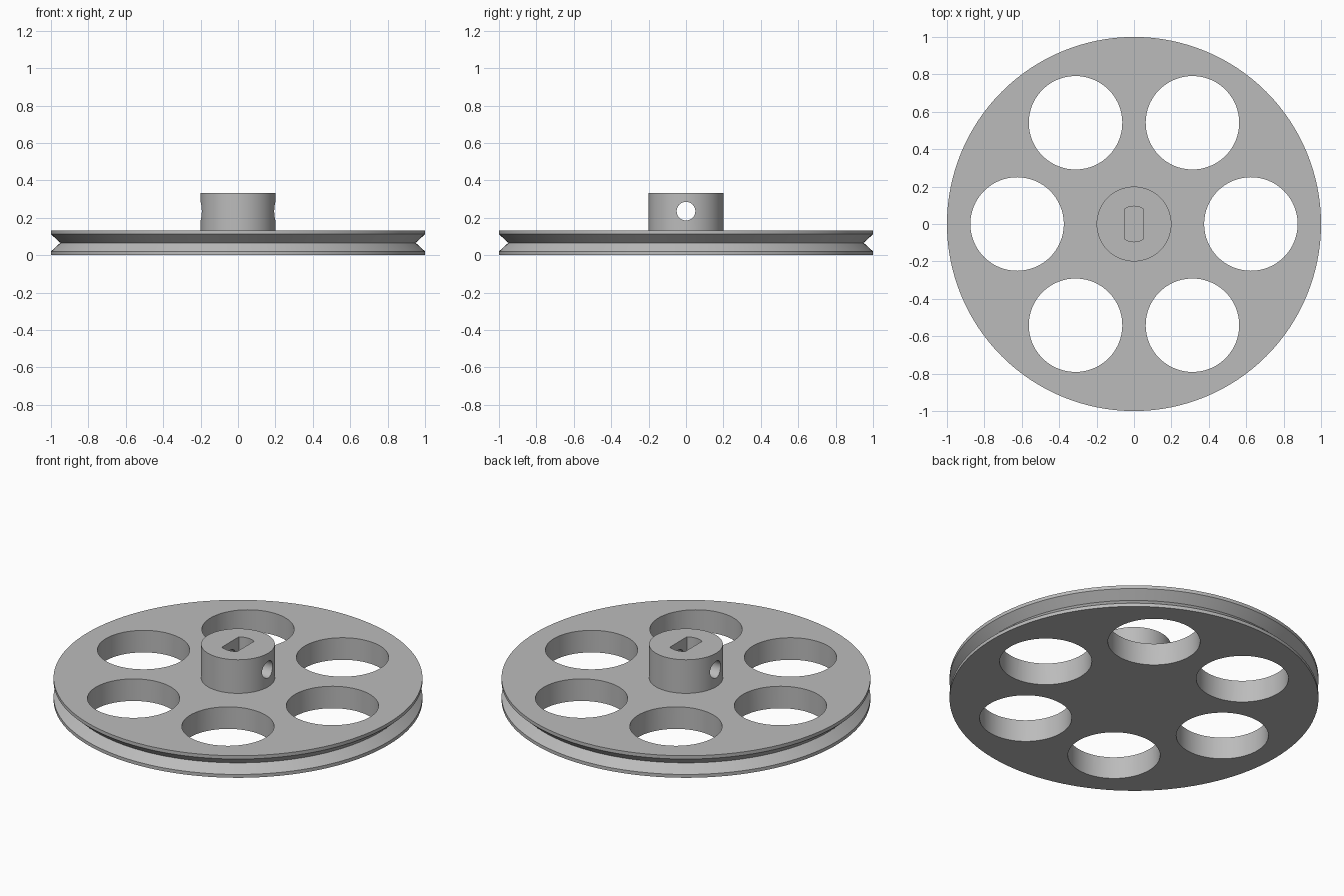
import bpy, bmesh
from math import pi, sin, cos, asin, radians
from mathutils import Matrix, Vector

cube = bpy.data.objects.get("Cube")
if cube:
    bpy.data.objects.remove(cube, do_unlink=True)

grey = bpy.data.materials.new("plain grey")
grey.use_nodes = True
GREY = (0.5, 0.5, 0.5, 1)
grey.diffuse_color = GREY
grey.node_tree.nodes["Principled BSDF"].inputs["Base Color"].default_value = GREY

# Main dimensions
RIM_R, RIM_H, LIP, GROOVE = 1.0, 0.132, 0.02, 0.05
HUB_R, TOP = 0.2, 0.333
HOLE_R, HOLE_RING, HOLES = 0.25, 0.625, 6
SHAFT_R, SHAFT_HALF = 0.095, 0.05
PIN_R, PIN_Z = 0.05, 0.235


def to_object(name, bm):
    bmesh.ops.recalc_face_normals(bm, faces=bm.faces)
    mesh = bpy.data.meshes.new(name)
    bm.to_mesh(mesh)
    bm.free()
    mesh.materials.append(grey)
    obj = bpy.data.objects.new(name, mesh)
    bpy.context.collection.objects.link(obj)
    return obj


def lathe(name, profile, steps):
    """Spin an (r, z) profile that starts and ends on the axis."""
    bm = bmesh.new()
    verts = [bm.verts.new((r, 0, z)) for r, z in profile]
    edges = [bm.edges.new(pair) for pair in zip(verts, verts[1:])]
    bmesh.ops.spin(bm, geom=verts + edges, cent=(0, 0, 0), axis=(0, 0, 1),
                   angle=2 * pi, steps=steps, use_duplicate=False)
    bmesh.ops.remove_doubles(bm, verts=bm.verts, dist=1e-5)
    # Merge the end caps into single flat faces
    bmesh.ops.dissolve_verts(bm, verts=[v for v in bm.verts if v.co.xy.length < 1e-4])
    return to_object(name, bm)


def prism(name, outline, bottom, top):
    bm = bmesh.new()
    face = bm.faces.new([bm.verts.new((x, y, bottom)) for x, y in outline])
    new = bmesh.ops.extrude_face_region(bm, geom=[face])["geom"]
    bmesh.ops.translate(bm, vec=(0, 0, top - bottom),
                        verts=[g for g in new if isinstance(g, bmesh.types.BMVert)])
    return to_object(name, bm)


def circle(radius, steps):
    return [(radius * cos(2 * pi * i / steps), radius * sin(2 * pi * i / steps))
            for i in range(steps)]


def cut(target, cutter):
    cutter.hide_render = True
    mod = target.modifiers.new("cut", "BOOLEAN")
    mod.operation, mod.solver, mod.object = "DIFFERENCE", "EXACT", cutter
    bpy.context.view_layer.objects.active = target
    bpy.ops.object.modifier_apply(modifier=mod.name)
    bpy.data.objects.remove(cutter, do_unlink=True)


# Grooved wheel with its raised hub, in one turned solid
wheel = lathe("pulley_wheel_with_hub", [
    (0, 0), (RIM_R, 0), (RIM_R, LIP), (RIM_R - GROOVE, RIM_H / 2),
    (RIM_R, RIM_H - LIP), (RIM_R, RIM_H), (HUB_R, RIM_H), (HUB_R, TOP), (0, TOP)], 128)

# Ring of lightening holes
for i in range(HOLES):
    hole = prism("lightening_hole", circle(HOLE_R, 64), -0.1, RIM_H + 0.1)
    hole.data.transform(Matrix.Rotation(2 * pi * i / HOLES, 4, "Z")
                        @ Matrix.Translation((HOLE_RING, 0, 0)))
    cut(wheel, hole)

# Blind shaft socket with two flats
half = asin(SHAFT_HALF / SHAFT_R)
arc = [half * (1 - i / 6) for i in range(13)]
socket = [(SHAFT_R * sin(a), SHAFT_R * cos(a)) for a in arc]
socket += [(-x, -y) for x, y in socket]
cut(wheel, prism("shaft_socket", socket, RIM_H, TOP + 0.1))

# Cross hole through the hub for a set screw
pin = prism("cross_hole", circle(PIN_R, 32), -0.3, 0.3)
pin.data.transform(Matrix.Translation((0, 0, PIN_Z)) @ Matrix.Rotation(pi / 2, 4, "Y"))
cut(wheel, pin)

bpy.ops.object.select_all(action="DESELECT")
wheel.select_set(True)
bpy.context.view_layer.objects.active = wheel
bpy.ops.object.shade_smooth_by_angle(angle=radians(30))
